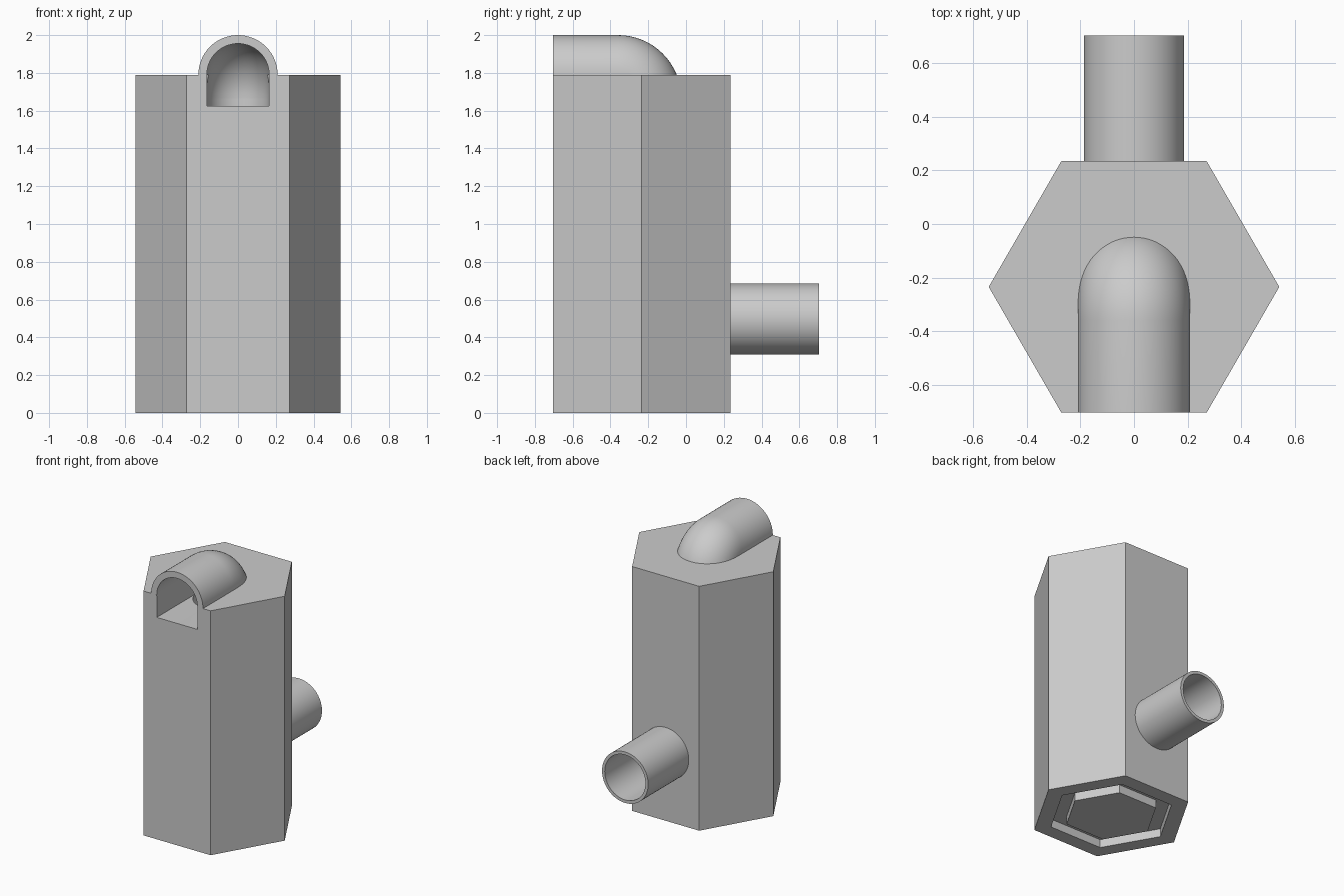
import bpy, bmesh, math

cube = bpy.data.objects.get("Cube")
if cube:
    bpy.data.objects.remove(cube, do_unlink=True)

grey = bpy.data.materials.new("plain grey")
grey.use_nodes = True
GREY = (0.6, 0.6, 0.6, 1)
grey.diffuse_color = GREY
grey.node_tree.nodes["Principled BSDF"].inputs["Base Color"].default_value = GREY

CY = -0.235                 # body axis
FRONT, BACK = -0.705, 0.705
SPOUT_Z, PIPE_Z, TOP = 1.79, 0.497, 1.79
BEND = 0.125
BORE = 0.165
SEG = 64
DOWN = -math.pi / 2


def loft(name, loops):
    """Closed skin through a list of equal point loops."""
    bm = bmesh.new()
    rings = [[bm.verts.new(p) for p in loop] for loop in loops]
    n = len(rings[0])
    for a, b in zip(rings, rings[1:]):
        for i in range(n):
            j = (i + 1) % n
            bm.faces.new((a[i], a[j], b[j], b[i]))
    bm.faces.new(rings[0])
    bm.faces.new(rings[-1])
    bmesh.ops.remove_doubles(bm, verts=bm.verts[:], dist=0.00001)
    bmesh.ops.recalc_face_normals(bm, faces=bm.faces[:])
    mesh = bpy.data.meshes.new(name)
    bm.to_mesh(mesh)
    bm.free()
    mesh.materials.append(grey)
    ob = bpy.data.objects.new(name, mesh)
    bpy.context.collection.objects.link(ob)
    return ob


def hexagon(radius, z):
    return [(radius * math.cos(math.pi / 3 * i),
             CY + radius * math.sin(math.pi / 3 * i), z) for i in range(6)]


def ring(radius, y, z, angle=0.0, side=0):
    """Circle across the pipe; in a bend it stops at the bend's axis."""
    pts = []
    for i in range(SEG):
        t = math.tau * i / SEG
        n = radius * math.cos(t)
        if side:
            n = side * min(side * n, BEND)
        pts.append((radius * math.sin(t), y + n * math.sin(angle),
                    z - n * math.cos(angle)))
    return pts


def tube(name, radius, start, end, angle=0.0):
    return loft(name, [ring(radius, *start, angle), ring(radius, *end, angle)])


def elbow(name, radius, cy, cz, side, steps=16):
    """Quarter bend about (cy, cz): side 1 turns down, side -1 turns back."""
    loops = []
    for k in range(steps + 1):
        a = math.pi / 2 * k / steps
        if side > 0:
            loops.append(ring(radius, cy + BEND * math.sin(a),
                              cz + BEND * math.cos(a), -a, side))
        else:
            loops.append(ring(radius, cy - BEND * math.cos(a),
                              cz - BEND * math.sin(a), a + DOWN, side))
    return loft(name, loops)


def boolean(target, other, operation):
    mod = target.modifiers.new(operation.lower(), "BOOLEAN")
    mod.operation = operation
    mod.solver = "EXACT"
    mod.object = other
    bpy.context.view_layer.update()
    bpy.ops.object.select_all(action="DESELECT")
    bpy.context.view_layer.objects.active = target
    target.select_set(True)
    bpy.ops.object.modifier_apply(modifier=mod.name)
    bpy.data.objects.remove(other, do_unlink=True)


# Hexagonal body
body = loft("hexagonal_body", [hexagon(0.543, 0), hexagon(0.543, TOP)])

# Upper spout curving down into the body, and the rear pipe
bend_top = (CY - BEND, SPOUT_Z - BEND)
bend_low = (CY + BEND, PIPE_Z + BEND)
for part in (tube("spout", 0.21, (FRONT, SPOUT_Z), (CY - BEND, SPOUT_Z)),
             elbow("spout_bend", 0.21, *bend_top, 1),
             tube("rear_pipe", 0.187, (0.1, PIPE_Z), (BACK, PIPE_Z))):
    boolean(body, part, "UNION")

# Bore from the spout, down the middle and out of the rear pipe
w = BORE - 0.0005
for cutter in (
        tube("spout_bore", BORE, (FRONT - 0.05, SPOUT_Z), (CY - BEND, SPOUT_Z)),
        elbow("upper_bore", BORE, *bend_top, 1),
        tube("shaft_bore", BORE, (CY, bend_top[1]), (CY, bend_low[1]), DOWN),
        elbow("lower_bore", BORE, *bend_low, -1),
        tube("rear_bore", BORE, (CY + BEND, PIPE_Z), (BACK + 0.05, PIPE_Z)),
        # square lower corners of the spout mouth
        loft("mouth", [[(-w, y, SPOUT_Z - w), (w, y, SPOUT_Z - w),
                        (w, y, SPOUT_Z), (-w, y, SPOUT_Z)]
                       for y in (FRONT - 0.05, CY)])):
    boolean(body, cutter, "DIFFERENCE")

# Hexagonal groove in the underside
groove = loft("groove", [hexagon(0.425, -0.05), hexagon(0.425, 0.06)])
core = loft("groove_core", [hexagon(0.315, -0.1), hexagon(0.315, 0.1)])
boolean(groove, core, "DIFFERENCE")
boolean(body, groove, "DIFFERENCE")

bpy.ops.object.select_all(action="DESELECT")
bpy.context.view_layer.objects.active = body
body.select_set(True)
bpy.ops.object.shade_smooth_by_angle(angle=math.radians(30))
